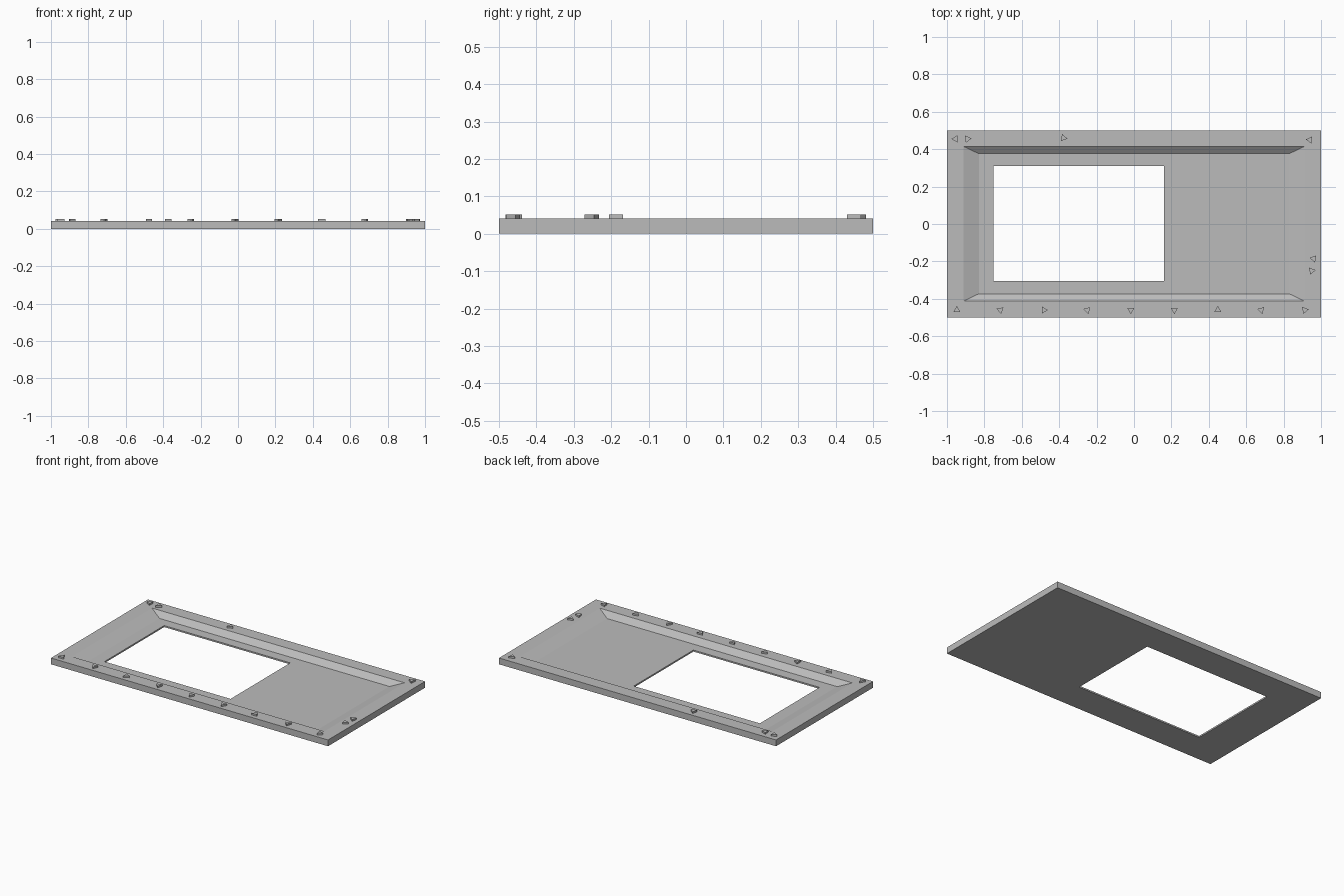
import bpy
import bmesh
from math import cos, sin, radians

cube = bpy.data.objects.get("Cube")
if cube:
    bpy.data.objects.remove(cube)

RIM, FLOOR, STUD_TOP = 0.041, 0.01, 0.052

grey = bpy.data.materials.new("panel_grey")
grey.use_nodes = True
colour = (0.5, 0.5, 0.5, 1)
grey.diffuse_color = colour
grey.node_tree.nodes["Principled BSDF"].inputs["Base Color"].default_value = colour


def finish(name, bm):
    bmesh.ops.recalc_face_normals(bm, faces=bm.faces)
    mesh = bpy.data.meshes.new(name)
    bm.to_mesh(mesh)
    bm.free()
    mesh.materials.append(grey)
    obj = bpy.data.objects.new(name, mesh)
    bpy.context.collection.objects.link(obj)
    return obj


def bridge(bm, a, b):
    for i in range(len(a)):
        j = (i + 1) % len(a)
        bm.faces.new((a[i], a[j], b[j], b[i]))


# Tray panel: rectangular rings from the outside, over the rim, to the window
def rectangle(bm, x0, x1, y0, y1, z):
    return [bm.verts.new((x, y, z)) for x, y in ((x0, y0), (x1, y0), (x1, y1), (x0, y1))]


bm = bmesh.new()
outer = (-1, 1, -0.5, 0.5)
window = (-0.75, 0.16, -0.305, 0.31)
rings = [rectangle(bm, *size, z) for size, z in (
    (outer, 0), (outer, RIM),
    ((-0.912, 0.912, -0.413, 0.415), RIM),
    ((-0.83, 0.83, -0.373, 0.376), FLOOR),
    (window, FLOOR), (window, 0))]
for k, ring in enumerate(rings):
    bridge(bm, ring, rings[(k + 1) % len(rings)])
finish("tray_panel", bm)


# Triangular studs on the rim: position and direction of the pointed end
def stud(name, x, y, turn, radius=0.022):
    bm = bmesh.new()
    angles = [radians(turn + 120 * i) for i in range(3)]
    low, high = [[bm.verts.new((x + radius * cos(a), y + radius * sin(a), z)) for a in angles]
                 for z in (RIM - 0.002, STUD_TOP)]
    bridge(bm, low, high)
    bm.faces.new(low)
    bm.faces.new(high)
    finish(name, bm)


front_turns = (90, 280, 0, 165, 270, 270, 90, 165, 10)
for i, turn in enumerate(front_turns):
    stud(f"front_stud_{i + 1}", -0.947 + 0.2325 * i, -0.46, turn)

for i, (x, y, turn) in enumerate(((-0.955, 0.455, 180), (-0.89, 0.455, 5),
                                  (-0.377, 0.46, 350), (0.94, 0.45, 175))):
    stud(f"back_stud_{i + 1}", x, y, turn)

for i, (x, y, turn) in enumerate(((0.96, -0.185, 170), (0.95, -0.25, 10))):
    stud(f"left_stud_{i + 1}", x, y, turn)
